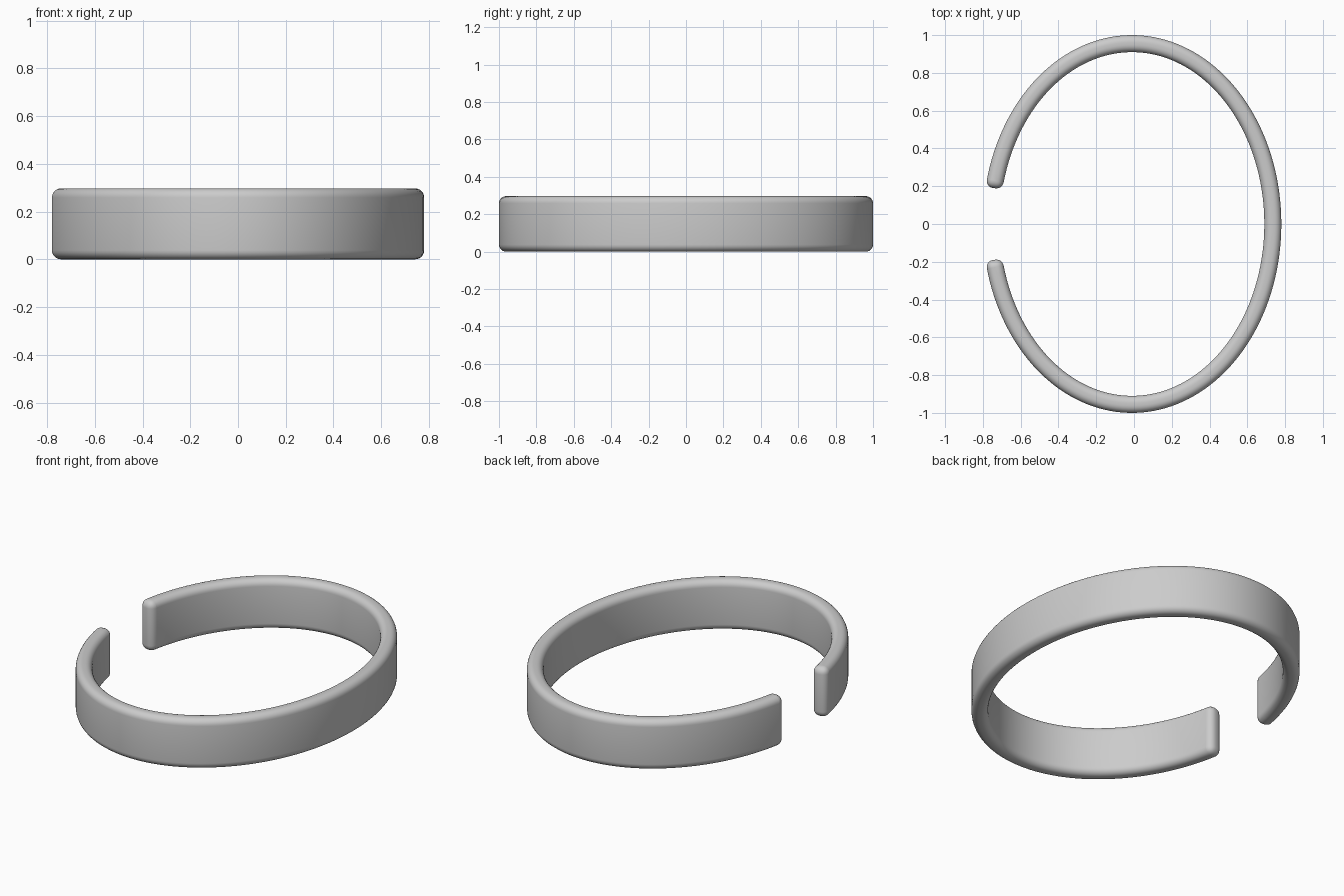
import bpy, bmesh, math

if "Cube" in bpy.data.objects:
    bpy.data.objects.remove(bpy.data.objects["Cube"])

# elliptical centreline of the open cuff, with its gap on the -x side
A, B, CX = 0.7455, 0.955, -0.0105
HALF, HEIGHT, ROUND = 0.045, 0.297, 0.038
GAP_Y, STEPS = 0.19, 144

mat = bpy.data.materials.new("plain grey")
mat.diffuse_color = (0.6, 0.6, 0.6, 1)
mat.use_nodes = True
mat.node_tree.nodes["Principled BSDF"].inputs["Base Color"].default_value = mat.diffuse_color

# square-section band
bm = bmesh.new()
end = math.pi - math.asin(GAP_Y / B)
rings = []
for i in range(STEPS + 1):
    t = -end + 2 * end * i / STEPS
    c, s = math.cos(t), math.sin(t)
    n = math.hypot(c / A, s / B)
    nx, ny = c / A / n, s / B / n
    rings.append([bm.verts.new((CX + A * c + nx * d, B * s + ny * d, z))
                  for d, z in ((-HALF, 0), (HALF, 0), (HALF, HEIGHT), (-HALF, HEIGHT))])
for r, q in zip(rings, rings[1:]):
    for k in range(4):
        m = (k + 1) % 4
        bm.faces.new((r[k], r[m], q[m], q[k]))
bm.faces.new(rings[0])
bm.faces.new(rings[-1])
bmesh.ops.recalc_face_normals(bm, faces=bm.faces)

# rounded rims and tips
edges = [e for e in bm.edges if e.calc_face_angle(0) > math.radians(40)]
bmesh.ops.bevel(bm, geom=edges, offset=ROUND, segments=6, profile=0.5,
                affect='EDGES', clamp_overlap=False)
# remove the overlap of the rounding with the first cross-sections
bmesh.ops.remove_doubles(bm, verts=bm.verts, dist=0.0005)
bmesh.ops.recalc_face_normals(bm, faces=bm.faces)

mesh = bpy.data.meshes.new("cuff_bracelet")
bm.to_mesh(mesh)
bm.free()
mesh.materials.append(mat)
band = bpy.data.objects.new("cuff_bracelet", mesh)
bpy.context.collection.objects.link(band)
bpy.context.view_layer.objects.active = band
band.select_set(True)
bpy.ops.object.shade_smooth_by_angle(angle=math.radians(40))
